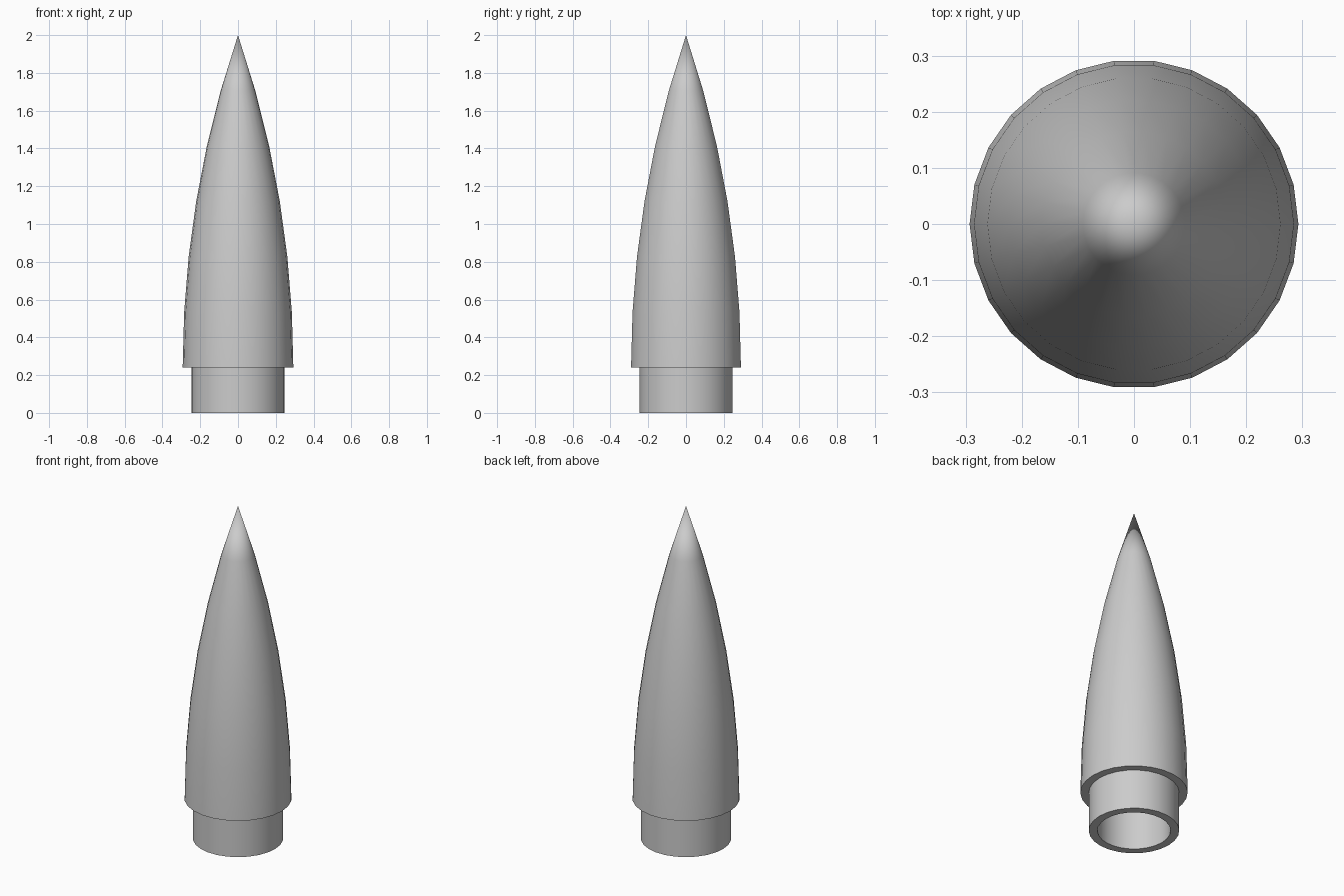
import bpy
import bmesh
import math

cube = bpy.data.objects.get("Cube")
if cube:
    bpy.data.objects.remove(cube, do_unlink=True)

SIDES = 26
STEPS = 6
HEIGHT = 2.0
BASE_Z = 0.24          # where the nose meets the shoulder
BASE_R = 0.293
SHOULDER_R = 0.247
INNER_R = 0.20
WALL = BASE_R - SHOULDER_R

grey = bpy.data.materials.new("light grey")
grey.use_nodes = True
colour = (0.6, 0.6, 0.6, 1.0)
grey.diffuse_color = colour
grey.node_tree.nodes["Principled BSDF"].inputs["Base Color"].default_value = colour


def ogive(radius, length, x):
    """Radius of a tangent ogive at distance x above its base."""
    rho = (radius ** 2 + length ** 2) / (2 * radius)
    return max(0.0, math.sqrt(rho ** 2 - x ** 2) + radius - rho)


def ogive_profile(radius, top):
    """Points (radius, z) from the tip down to the base."""
    length = top - BASE_Z
    xs = [length * (1 - i / STEPS) for i in range(STEPS + 1)]
    return [(ogive(radius, length, x), BASE_Z + x) for x in xs]


def lathe(name, profile):
    """Turn a profile about z; the outside lies left of a downward path."""
    bm = bmesh.new()
    rings = []
    for r, z in profile:
        if r < 1e-4:
            rings.append([bm.verts.new((0, 0, z))] * SIDES)
        else:
            angles = [math.tau * i / SIDES for i in range(SIDES)]
            rings.append([bm.verts.new((r * math.cos(a), r * math.sin(a), z))
                          for a in angles])
    for upper, lower in zip(rings, rings[1:]):
        for i in range(SIDES):
            j = (i + 1) % SIDES
            corners = [upper[i], lower[i], lower[j], upper[j]]
            bm.faces.new(list(dict.fromkeys(corners)))
    mesh = bpy.data.meshes.new(name)
    bm.to_mesh(mesh)
    bm.free()
    mesh.materials.append(grey)
    obj = bpy.data.objects.new(name, mesh)
    bpy.context.collection.objects.link(obj)
    bpy.ops.object.select_all(action='DESELECT')
    obj.select_set(True)
    bpy.context.view_layer.objects.active = obj
    bpy.ops.object.shade_smooth_by_angle(angle=math.radians(30))
    return obj


# Pointed outer shell with the ledge under its base
lathe("nose_shell", ogive_profile(BASE_R, HEIGHT) + [(SHOULDER_R, BASE_Z)])

# Open tube that plugs into a body below
lathe("shoulder_tube", [(SHOULDER_R, BASE_Z), (SHOULDER_R, 0),
                        (INNER_R, 0), (INNER_R, BASE_Z)])

# Hollow inside of the nose, carried on from the tube
lathe("inner_cavity", ogive_profile(INNER_R, HEIGHT - 4 * WALL)[::-1])
